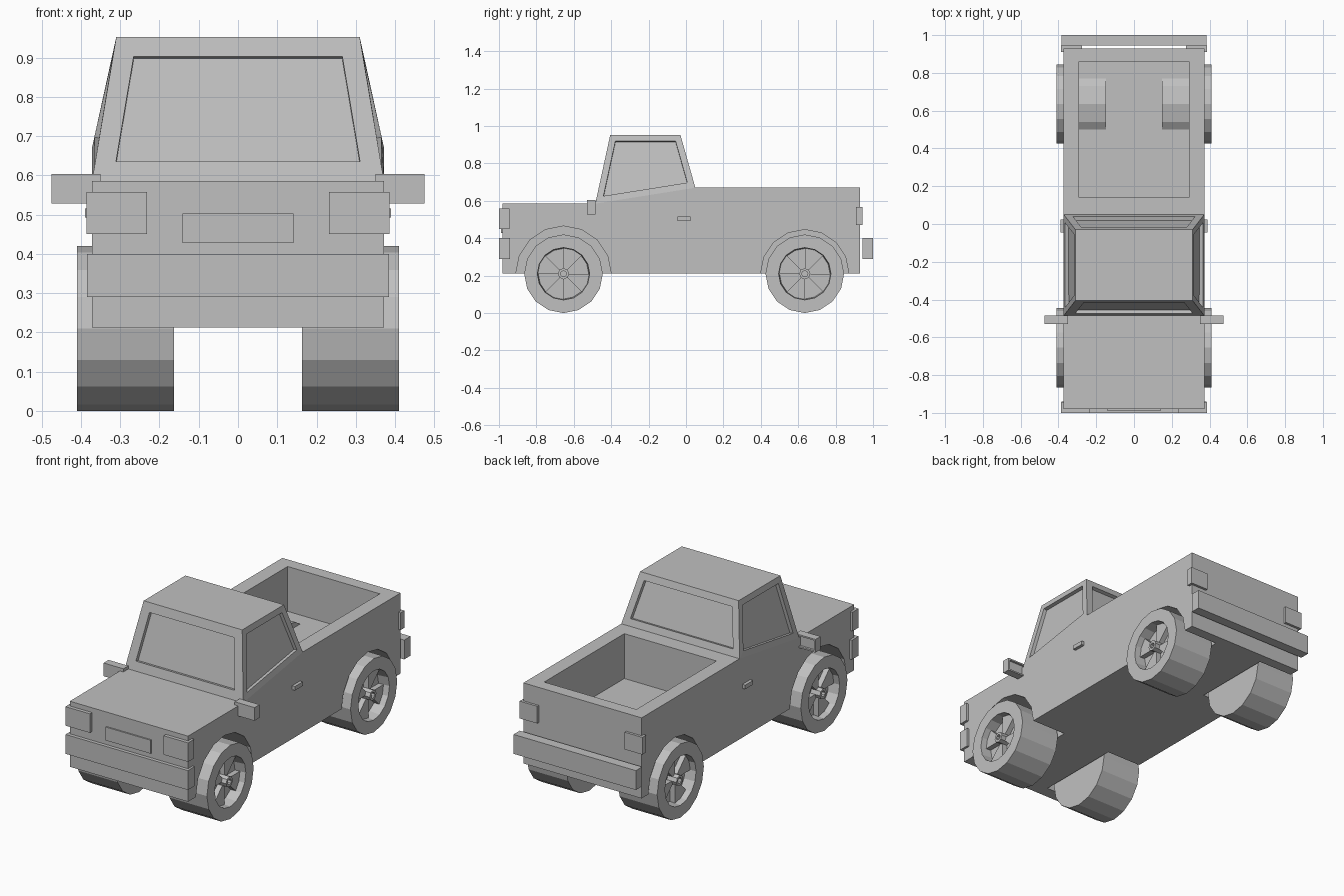
import bpy, bmesh, math
from mathutils import Vector

if "Cube" in bpy.data.objects:
    bpy.data.objects.remove(bpy.data.objects["Cube"])

grey = bpy.data.materials.new("plain grey")
grey.diffuse_color = (0.53, 0.53, 0.53, 1)
grey.use_nodes = True
grey.node_tree.nodes["Principled BSDF"].inputs["Base Color"].default_value = grey.diffuse_color


def finish(name, bm):
    bmesh.ops.recalc_face_normals(bm, faces=bm.faces)
    me = bpy.data.meshes.new(name)
    bm.to_mesh(me)
    bm.free()
    me.materials.append(grey)
    ob = bpy.data.objects.new(name, me)
    bpy.context.collection.objects.link(ob)
    return ob


def box_bm(x, y, z):
    bm = bmesh.new()
    bmesh.ops.create_cube(bm, size=1)
    for v in bm.verts:
        v.co = Vector([(a + b) / 2 + c * (b - a) for c, (a, b) in zip(v.co, (x, y, z))])
    return bm


def box(name, x, y, z):
    return finish(name, box_bm(x, y, z))


def prism(name, pts, x0, x1):
    """Extrude a (y, z) outline along x."""
    bm = bmesh.new()
    a = [bm.verts.new((x0, y, z)) for y, z in pts]
    b = [bm.verts.new((x1, y, z)) for y, z in pts]
    bm.faces.new(a)
    bm.faces.new(b[::-1])
    for i in range(len(pts)):
        j = (i + 1) % len(pts)
        bm.faces.new((a[i], b[i], b[j], a[j]))
    return finish(name, bm)


def circle(cy, cz, r, n=16):
    return [(cy + r * math.sin(i * math.tau / n), cz + r * math.cos(i * math.tau / n)) for i in range(n)]


def cut(target, cutter):
    mod = target.modifiers.new("cut", 'BOOLEAN')
    mod.operation = 'DIFFERENCE'
    mod.solver = 'EXACT'
    mod.object = cutter
    bpy.context.view_layer.objects.active = target
    bpy.ops.object.modifier_apply(modifier=mod.name)
    bpy.data.objects.remove(cutter)


W, AXLE = 0.372, 0.21
FRONT, REAR = -0.655, 0.635

# Body with hood, belt line and bed sides
body = prism("body", [(-0.98, 0.212), (0.93, 0.212), (0.93, 0.67), (0.05, 0.67),
                      (-0.485, 0.585), (-0.98, 0.585)], -W, W)

# Cargo bed hollow, keeping the wheel wells standing on its floor
bed = box("bed_cutter", (-0.29, 0.29), (0.14, 0.86), (0.415, 0.8))
for s in (-1, 1):
    cut(bed, prism("well", circle(REAR, AXLE, 0.25), s * 0.148, s * 0.35))
cut(body, bed)

# Wheel arches
for s in (-1, 1):
    for cy, r in ((FRONT, 0.255), (REAR, 0.236)):
        cut(body, prism("arch", circle(cy, AXLE, r), s * 0.155, s * 0.5))

# Cab with recessed windows
bm = bmesh.new()
low = [bm.verts.new(p) for p in ((-W, -0.485, 0.585), (W, -0.485, 0.585), (W, 0.05, 0.67), (-W, 0.05, 0.67))]
top = [bm.verts.new(p) for p in ((-0.31, -0.405, 0.953), (0.31, -0.405, 0.953),
                                 (0.31, -0.03, 0.953), (-0.31, -0.03, 0.953))]
bm.faces.new(top)
sides = [bm.faces.new((low[i], low[(i + 1) % 4], top[(i + 1) % 4], top[i])) for i in range(4)]
bm.normal_update()
for f, t in zip(sides, (0.052, 0.034, 0.04, 0.034)):
    bmesh.ops.inset_individual(bm, faces=[f], thickness=t, use_even_offset=True)
    bm.normal_update()
    bmesh.ops.inset_individual(bm, faces=[f], thickness=0.0005, depth=-0.02, use_even_offset=True)
finish("cab", bm)


def wheel(name, cy, s):
    # Tyre and recessed rim, turned from a (x, radius) profile
    bm = bmesh.new()
    rings = [[bm.verts.new((s * x, y, z)) for y, z in circle(cy, AXLE, r)]
             for x, r in ((0.163, 0.21), (0.41, 0.21), (0.41, 0.14), (0.345, 0.135))]
    for a, b in zip(rings, rings[1:]):
        for i in range(16):
            j = (i + 1) % 16
            bm.faces.new((a[i], a[j], b[j], b[i]))
    bm.faces.new(rings[0])
    bm.faces.new(rings[-1])
    finish(name + "_tyre", bm)
    # Four wedge spokes
    for k in range(4):
        ang = [k * math.pi / 2 + d * math.pi / 8 for d in range(3)]
        pts = [(cy, AXLE)] + [(cy + 0.138 * math.sin(a), AXLE + 0.138 * math.cos(a)) for a in ang]
        prism(name + "_spoke", pts, s * 0.34, s * 0.375)
    # Hub with a hollow end
    hub = prism(name + "_hub", circle(cy, AXLE, 0.03, 8), s * 0.34, s * 0.405)
    cut(hub, prism("hub_hole", circle(cy, AXLE, 0.016, 8), s * 0.385, s * 0.45))


for s, side in ((-1, "left"), (1, "right")):
    wheel("front_wheel_" + side, FRONT, s)
    wheel("rear_wheel_" + side, REAR, s)

    def sided(name, x0, x1, y, z):
        return box(name + "_" + side, sorted((s * x0, s * x1)), y, z)

    sided("headlight", 0.232, 0.386, (-1.0, -0.945), (0.45, 0.558))
    sided("taillight", 0.275, 0.386, (0.91, 0.944), (0.47, 0.568))
    sided("door_handle", 0.36, 0.39, (-0.045, 0.025), (0.492, 0.515))
    # Wing mirror with recessed glass on its rear face
    bm = box_bm(sorted((s * 0.35, s * 0.475)), (-0.53, -0.485), (0.528, 0.603))
    bm.normal_update()
    back = max(bm.faces, key=lambda f: f.calc_center_median().y)
    bmesh.ops.inset_individual(bm, faces=[back], thickness=0.012)
    bmesh.ops.inset_individual(bm, faces=[back], thickness=0.0005, depth=-0.012)
    finish("wing_mirror_" + side, bm)

# Bumpers and grille
box("front_bumper", (-0.385, 0.385), (-1.0, -0.94), (0.29, 0.4))
box("rear_bumper", (-0.385, 0.385), (0.944, 1.0), (0.29, 0.4))
box("grille", (-0.142, 0.142), (-0.988, -0.97), (0.427, 0.503))
